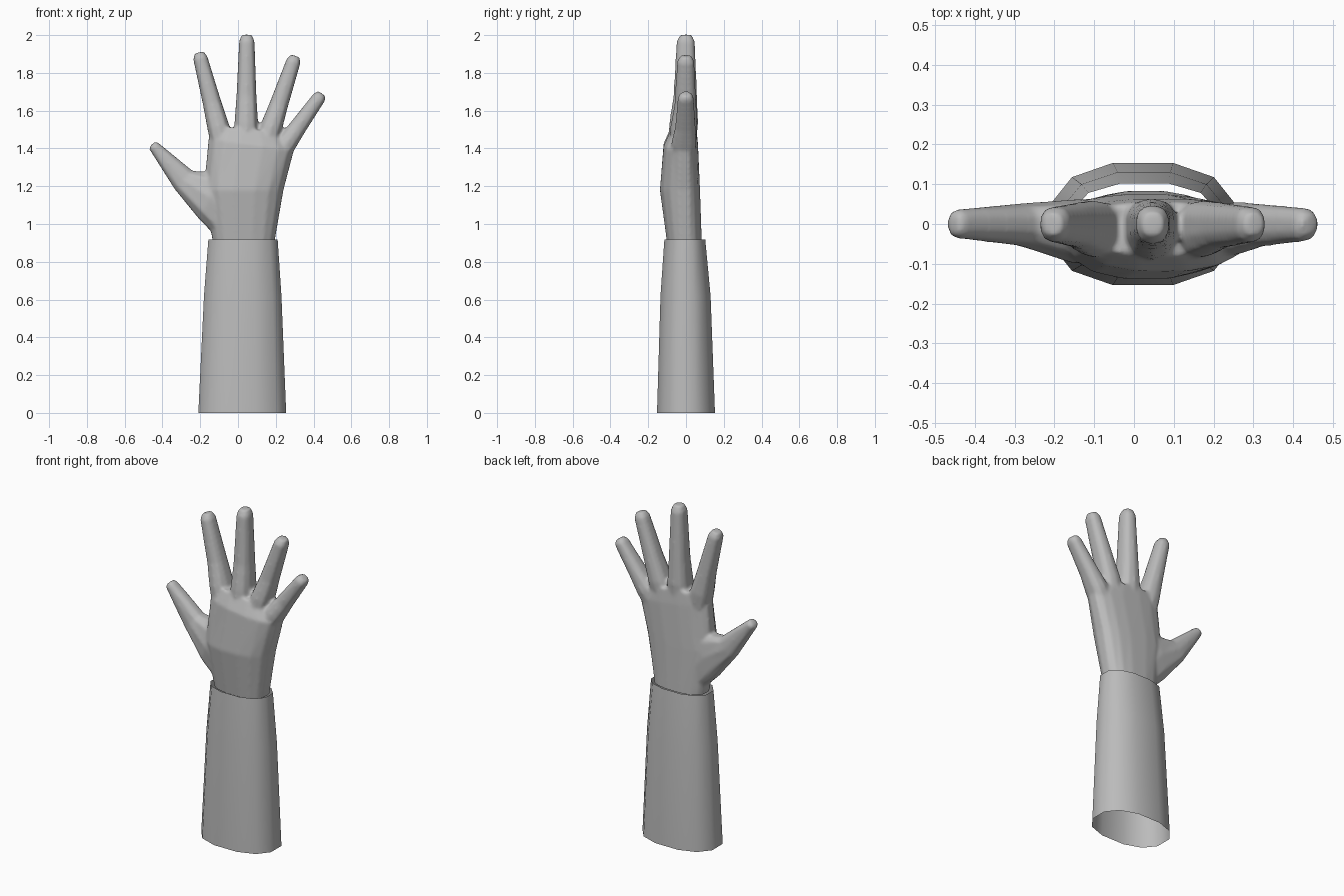
import bpy, bmesh, math
from mathutils import Vector

if "Cube" in bpy.data.objects:
    bpy.data.objects.remove(bpy.data.objects["Cube"])

skin = bpy.data.materials.new("plain grey")
skin.diffuse_color = (0.5, 0.5, 0.5, 1)
skin.use_nodes = True
skin.node_tree.nodes["Principled BSDF"].inputs["Base Color"].default_value = skin.diffuse_color


def loft(name, sections, sides=12, power=0.8, arch=0.0, caps=True):
    """Each section: (left x, left z, right x, right z, front depth, back depth)."""
    bm = bmesh.new()
    rings = []
    for n, (ax, az, bx, bz, front, back) in enumerate(sections):
        ring = []
        for i in range(sides):
            t = 2 * math.pi * (i + 0.5) / sides
            c, s = math.cos(t), math.sin(t)
            u = math.copysign(abs(c) ** power, c) / math.cos(math.pi / sides) ** power
            v = math.copysign(abs(s) ** power, s)
            k = (u + 1) / 2
            lift = arch * (1 - u * u) if n == len(sections) - 1 else 0
            ring.append(bm.verts.new((ax + (bx - ax) * k,
                                      v * (back if v > 0 else front),
                                      az + (bz - az) * k + lift)))
        rings.append(ring)
    for low, high in zip(rings, rings[1:]):
        for i in range(sides):
            j = (i + 1) % sides
            bm.faces.new((low[i], low[j], high[j], high[i]))
    if caps:
        bm.faces.new(rings[0][::-1])
        bm.faces.new(rings[-1])
    bmesh.ops.recalc_face_normals(bm, faces=bm.faces)
    mesh = bpy.data.meshes.new(name)
    bm.to_mesh(mesh)
    bm.free()
    mesh.materials.append(skin)
    obj = bpy.data.objects.new(name, mesh)
    bpy.context.collection.objects.link(obj)
    return obj


# Shared finger taper: (position along finger, width, front depth, back depth)
TAPER = [(0, 0.125, 0.09, 0.052), (0.2, 0.115, 0.083, 0.06), (0.45, 0.097, 0.062, 0.055),
         (0.94, 0.075, 0.047, 0.044), (1, 0.05, 0.028, 0.028)]


def finger(name, base, tip, size):
    """Tapered finger from a knuckle (x, z) to a tip (x, z)."""
    base, tip = Vector(base), Vector(tip)
    d = (tip - base).normalized()
    across = Vector((d.y, -d.x)) * size / 2
    sections = []
    for t, width, front, back in TAPER:
        p = base.lerp(tip, t)
        a, b = p - across * width, p + across * width
        sections.append((a.x, a.y, b.x, b.y, front * size, back * size))
    return loft(name, sections, sides=10)


# Palm
hand = loft("hand", [
    (-0.13, 0.89, 0.19, 0.89, 0.10, 0.085),
    (-0.18, 1.18, 0.24, 1.18, 0.14, 0.075),
    (-0.155, 1.45, 0.295, 1.39, 0.12, 0.064),
    (-0.125, 1.51, 0.25, 1.455, 0.08, 0.055)], sides=16, arch=0.025)

# Thumb
thumb = loft("thumb", [
    (-0.12, 0.94, 0.00, 1.12, 0.09, 0.065),
    (-0.20, 1.02, -0.10, 1.27, 0.10, 0.062),
    (-0.335, 1.185, -0.24, 1.28, 0.055, 0.052),
    (-0.468, 1.395, -0.425, 1.432, 0.036, 0.037),
    (-0.466, 1.412, -0.44, 1.435, 0.022, 0.022)], sides=10)

# Four fingers
index = finger("index_finger", (-0.08, 1.42), (-0.207, 1.908), 1.0)
middle = finger("middle_finger", (0.043, 1.42), (0.047, 2.002), 1.07)
ring = finger("ring_finger", (0.145, 1.42), (0.303, 1.89), 1.0)
little = finger("little_finger", (0.215, 1.37), (0.444, 1.69), 0.93)
digits = [thumb, index, middle, ring, little]

# Fuse the digits into the palm, then soften the webs between them
for d in digits:
    m = hand.modifiers.new("fuse_" + d.name, 'BOOLEAN')
    m.operation = 'UNION'
    m.solver = 'EXACT'
    m.object = d
m = hand.modifiers.new("blend", 'REMESH')
m.mode = 'VOXEL'
m.voxel_size = 0.009
m = hand.modifiers.new("soften", 'SMOOTH')
m.factor = 0.5
m.iterations = 6
bpy.context.view_layer.objects.active = hand
hand.select_set(True)
for m in list(hand.modifiers):
    bpy.ops.object.modifier_apply(modifier=m.name)
for d in digits:
    bpy.data.objects.remove(d)

# Open the wrist
bm = bmesh.new()
bm.from_mesh(hand.data)
bmesh.ops.bisect_plane(bm, geom=bm.verts[:] + bm.edges[:] + bm.faces[:],
                       plane_co=(0, 0, 0.91), plane_no=(0, 0, 1), clear_inner=True)
bm.to_mesh(hand.data)
bm.free()
hand.data.materials.clear()
hand.data.materials.append(skin)

# Sleeve, an open tapered tube
sleeve = loft("sleeve", [
    (-0.21, 0.0, 0.255, 0.0, 0.158, 0.158),
    (-0.18, 0.62, 0.23, 0.62, 0.139, 0.134),
    (-0.157, 0.917, 0.21, 0.917, 0.118, 0.105)], sides=12, power=0.85, caps=False)

for o in (hand, sleeve):
    bpy.ops.object.select_all(action='DESELECT')
    o.select_set(True)
    bpy.context.view_layer.objects.active = o
    bpy.ops.object.shade_smooth_by_angle(angle=math.radians(50))
